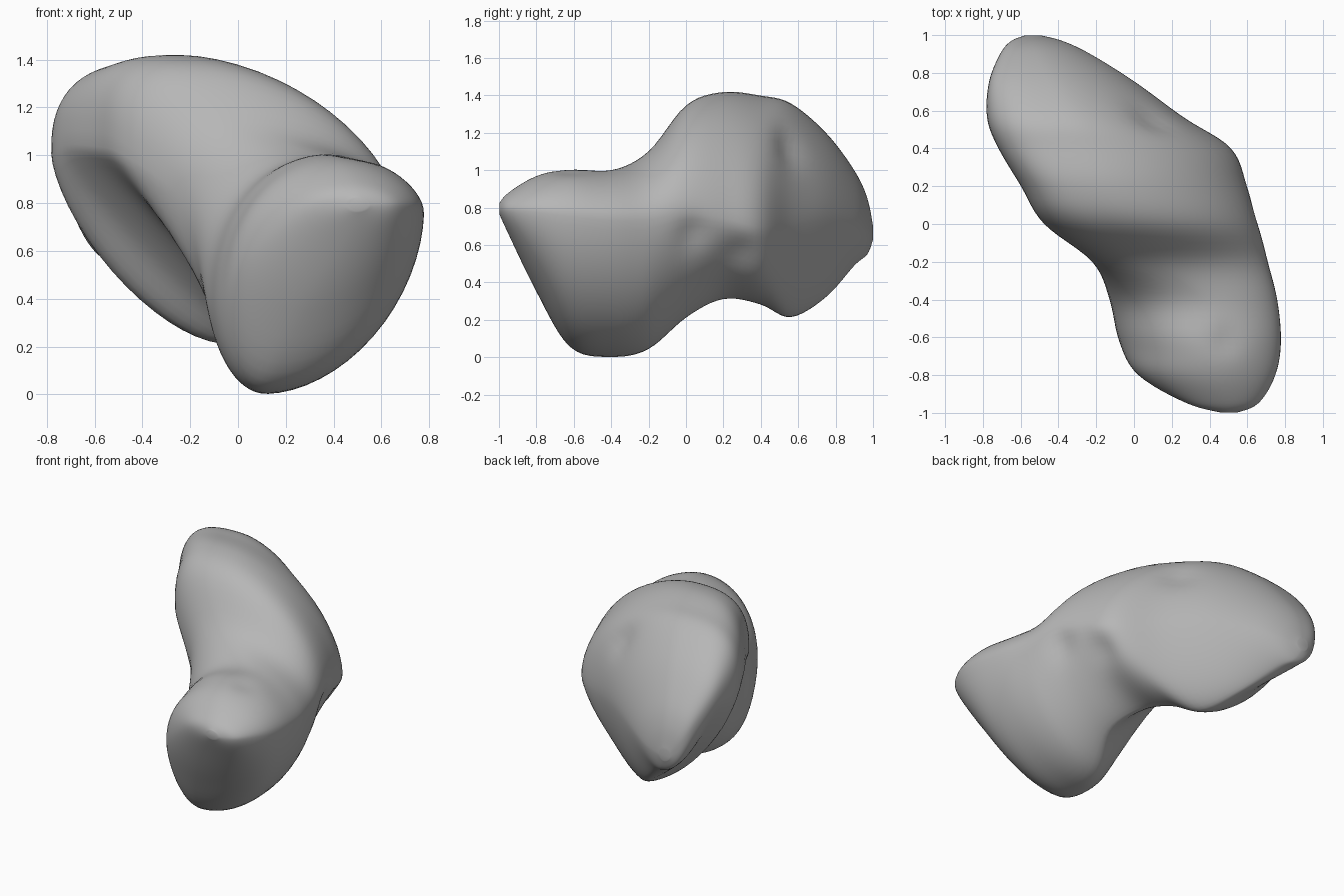
import bpy, bmesh, math
from mathutils import Vector

cube = bpy.data.objects.get("Cube")
if cube:
    bpy.data.objects.remove(cube, do_unlink=True)

# Cross-sections along the body, front to back:
# y, left, right, bottom, top, x of top, x of bottom, z of left, z of right, hollow
SECTIONS = [
    (-1.0, .47, .54, .77, .82, .5, .5, .79, .79, 1),
    (-.95, .28, .66, .66, .88, .48, .46, .77, .79, 1),
    (-.8, .02, .75, .35, .97, .42, .28, .58, .78, 1),
    (-.62, -.08, .78, .05, 1.01, .4, .14, .42, .76, 1),
    (-.4, -.13, .76, 0, 1.0, .36, .12, .46, .74, 1),
    (-.2, -.22, .71, .04, 1.1, .1, .14, .8, .74, 1.25),
    (0, -.48, .66, .21, 1.35, -.1, .2, .99, .77, 1.65),
    (.2, -.6, .6, .31, 1.42, -.22, .1, 1.02, .74, 1.9),
    (.4, -.72, .52, .28, 1.4, -.3, .02, 1.03, .69, 1.7),
    (.56, -.78, .27, .21, 1.36, -.36, -.08, 1.0, .72, 1.35),
    (.75, -.77, .01, .32, 1.2, -.45, -.23, .99, .76, 1.5),
    (.9, -.71, -.23, .49, 1.0, -.52, -.4, .86, .72, 1.15),
    (.97, -.65, -.38, .55, .85, -.54, -.49, .75, .68, 1),
    (1.0, -.57, -.5, .63, .7, -.53, -.53, .66, .66, 1),
]
STEPS, SIDES = 6, 64


def catmull(a, b, c, d, t):
    return 0.5 * (2 * b + (c - a) * t + (2 * a - 5 * b + 4 * c - d) * t ** 2
                  + (3 * b - a - 3 * c + d) * t ** 3)


def blended_sections():
    last = len(SECTIONS) - 1
    for i in range(last):
        near = [SECTIONS[min(max(i + k, 0), last)] for k in (-1, 0, 1, 2)]
        for s in range(STEPS):
            yield [catmull(*values, s / STEPS) for values in zip(*near)]
    yield SECTIONS[last]


def outline(y, left, right, bottom, top, x_top, x_bottom, z_left, z_right, hollow):
    """Four arcs joining the extreme points of one cross-section."""
    shoulder = 1 - 0.33 * min(max((y + 0.7) / 0.8, 0), 1)
    belly = 1.1 + 0.15 * min(max(y / 0.2 + 1, 0), 1)
    points = []
    for k in range(SIDES):
        angle = math.tau * k / SIDES
        c, s = math.cos(angle), math.sin(angle)
        side_x, side_z = (right, z_right) if c >= 0 else (left, z_left)
        end_x, end_z = (x_top, top) if s >= 0 else (x_bottom, bottom)
        if c < 0:
            power = shoulder if s >= 0 else hollow
        else:
            power = 1.14 if s >= 0 else belly
        points.append(Vector((end_x + (side_x - end_x) * abs(c) ** power, y,
                              side_z + (end_z - side_z) * abs(s) ** power)))
    return points


# Loft the rock body
bm = bmesh.new()
rings = [[bm.verts.new(p) for p in outline(*sec)] for sec in blended_sections()]
for a, b in zip(rings, rings[1:]):
    for k in range(SIDES):
        n = (k + 1) % SIDES
        bm.faces.new((a[k], a[n], b[n], b[k]))
bm.faces.new(rings[0])
bm.faces.new(rings[-1])
bmesh.ops.recalc_face_normals(bm, faces=bm.faces)

# Shallow pits: centre, radius, depth
PITS = [((.1, .55, 1.12), .09, .04), ((.66, .05, .65), .08, .04),
        ((.5, .3, .56), .09, .03), ((.48, -.62, 1), .08, .02)]
bm.normal_update()
for centre, radius, depth in PITS:
    for v in bm.verts:
        d = (v.co - Vector(centre)).length / radius
        v.co -= v.normal * depth * math.exp(-d * d)

mesh = bpy.data.meshes.new("rock_body")
bm.to_mesh(mesh)
bm.free()
rock = bpy.data.objects.new("rock_body", mesh)
bpy.context.collection.objects.link(rock)

# Soften the seams between arcs
smooth = rock.modifiers.new("soften", 'SMOOTH')
smooth.factor = 0.5
smooth.iterations = 5

# Grey stone
stone = bpy.data.materials.new("grey_stone")
stone.use_nodes = True
colour = (0.47, 0.47, 0.47, 1)
stone.diffuse_color = colour
shader = stone.node_tree.nodes["Principled BSDF"]
shader.inputs["Base Color"].default_value = colour
shader.inputs["Roughness"].default_value = 0.9
mesh.materials.append(stone)

bpy.context.view_layer.objects.active = rock
rock.select_set(True)
bpy.ops.object.shade_smooth_by_angle(angle=math.radians(60))
